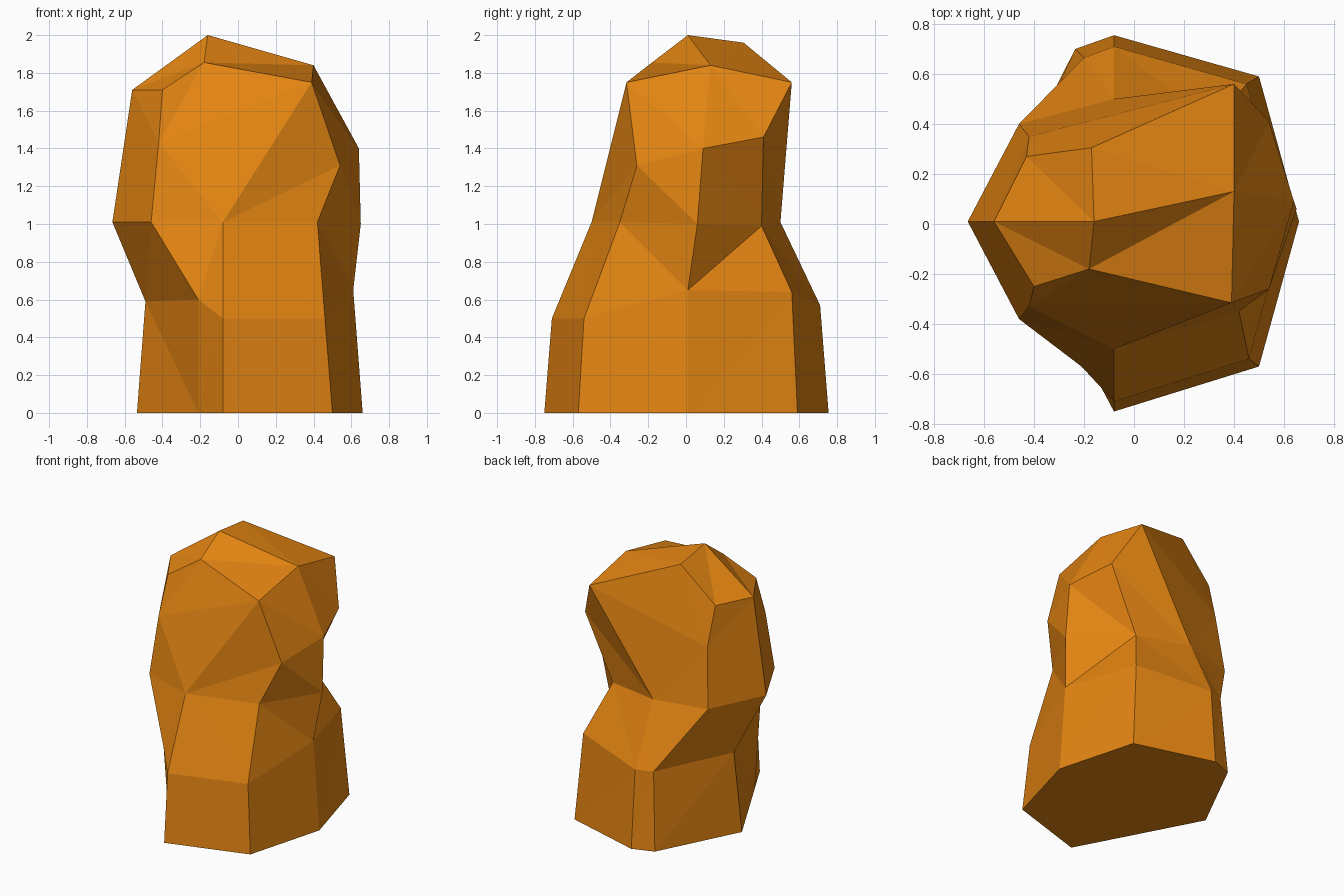
import bpy, bmesh

if "Cube" in bpy.data.objects:
    bpy.data.objects.remove(bpy.data.objects["Cube"])

# Rings of the stone pillar, front vertex first, going counter-clockwise from above
foot = [(-.08, -.75, 0), (.50, -.57, 0), (.66, .01, 0), (.50, .59, 0),
        (-.08, .755, 0), (-.235, .70, 0), (-.535, .11, 0), (-.21, -.505, 0)]
shoulder = [(-.08, -.71, .50), (.46, -.54, .50), (.61, .01, .65), (.45, .56, .64),
            (-.08, .71, .57), (-.20, .665, .57), (-.49, .14, .59), (-.21, -.57, .60)]
waist = [(-.08, -.50, 1.01), (.42, -.35, 1.01), (.65, .06, 1.0), (.32, .40, .99),
         (-.08, .50, 1.01), (-.46, .40, 1.0), (-.665, .01, 1.01), (-.46, -.38, 1.01)]

# Corners of the chiselled head
head = {
    "c1": (.54, -.26, 1.31), "c2": (.64, .09, 1.40), "c3": (.54, .41, 1.46),
    "c5": (-.42, .35, 1.43), "c7": (-.42, -.33, 1.43),
    "d1": (.39, -.315, 1.75), "d3": (.40, .56, 1.75), "d5": (-.43, .27, 1.71),
    "d6": (-.56, .01, 1.71), "d7": (-.40, -.25, 1.71),
    "front": (-.18, -.18, 1.855), "peak": (-.16, .01, 2.0),
    "right": (.40, .13, 1.84), "back": (-.17, .305, 1.96),
}
facets = [
    "b7 b0 d1 c7", "c7 d1 front d7", "b0 b1 c1 d1",             # front
    "b1 b2 c2 c1", "b2 b3 c3 c2", "c1 c2 right d1", "c2 c3 d3 right",  # right
    "b3 b4 d3 c3", "b4 b5 c5 d3", "c5 d5 back d3",              # back
    "b5 b6 d6 d5 c5", "b6 b7 c7 d7 d6",                         # left
    "d7 front peak d6", "d6 peak back d5",                      # top
    "front d1 right peak", "peak right d3 back",
]

bm = bmesh.new()
rings = [[bm.verts.new(p) for p in ring] for ring in (foot, shoulder, waist)]

# Body: base cap and bridged rings
bm.faces.new(rings[0][::-1])
for low, high in zip(rings, rings[1:]):
    for i in range(8):
        j = (i + 1) % 8
        bm.faces.new((low[i], low[j], high[j], high[i]))

# Head facets above the waist
corner = {name: bm.verts.new(p) for name, p in head.items()}
corner.update({f"b{i}": v for i, v in enumerate(rings[2])})
for names in facets:
    bm.faces.new([corner[n] for n in names.split()])

bmesh.ops.recalc_face_normals(bm, faces=bm.faces[:])
bmesh.ops.triangulate(bm, faces=bm.faces[:])

mesh = bpy.data.meshes.new("rock_pillar")
bm.to_mesh(mesh)
bm.free()
rock = bpy.data.objects.new("rock_pillar", mesh)
bpy.context.collection.objects.link(rock)

# Orange sandstone
stone = bpy.data.materials.new("orange_sandstone")
stone.diffuse_color = (.76, .23, .006, 1)
stone.use_nodes = True
stone.node_tree.nodes["Principled BSDF"].inputs["Base Color"].default_value = stone.diffuse_color
mesh.materials.append(stone)
